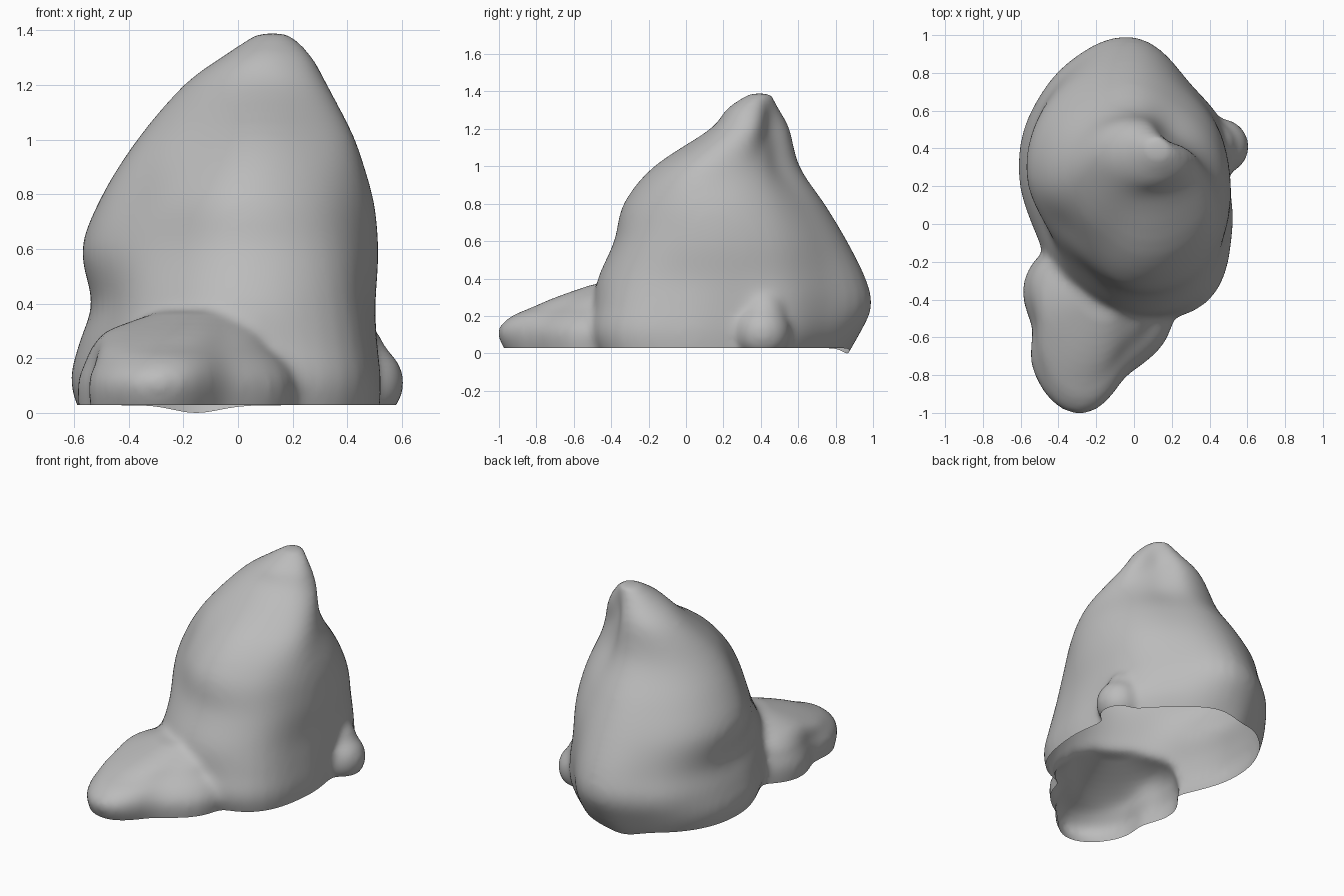
import bpy, bmesh, math
from mathutils import Matrix, Vector

if "Cube" in bpy.data.objects:
    bpy.data.objects.remove(bpy.data.objects["Cube"], do_unlink=True)

stone = bpy.data.materials.new("grey stone")
stone.use_nodes = True
grey = (0.5, 0.5, 0.5, 1)
stone.diffuse_color = grey
stone.node_tree.nodes["Principled BSDF"].inputs["Base Color"].default_value = grey


# Catmull-Rom blend between b and c
def spline(a, b, c, d, t):
    return b + 0.5 * t * (c - a + t * (2*a - 5*b + 4*c - d + t * (3*(b - c) + d - a)))


# Insert smoothly blended rows between the given ones
def refine(rows, steps):
    out = []
    last = len(rows) - 1
    for i in range(last):
        four = [rows[min(max(i + k, 0), last)] for k in (-1, 0, 1, 2)]
        for s in range(steps):
            out.append([spline(*values, s / steps) for values in zip(*four)])
    return out + [rows[last]]


# Closed loft; each layer, in hundredths, is: height, centre x, centre y,
# then radii anticlockwise from +x
def blob(bm, layers):
    rings = []
    for layer in refine(layers, 4):
        z, cx, cy, *radii = [value / 100 for value in layer]
        n = len(radii)
        ring = []
        for i in range(n):
            four = [radii[(i + k) % n] for k in (-1, 0, 1, 2)]
            for s in range(5):
                angle = (i + s / 5) * math.tau / n
                r = spline(*four, s / 5)
                ring.append(bm.verts.new((cx + r * math.cos(angle), cy + r * math.sin(angle), z)))
        rings.append(ring)
    for low, high in zip(rings, rings[1:]):
        for i in range(len(low)):
            bm.faces.new((low[i - 1], low[i], high[i], high[i - 1]))
    bm.faces.new(rings[0][::-1])
    bm.faces.new(rings[-1])


bm = bmesh.new()

# Leaning peak with a scoop under its back
blob(bm, [
    (-8, 0, 25, 48, 47, 47, 54, 58, 57, 54, 53, 60, 66, 72, 58),
    (10, 0, 25, 50, 54, 56, 67, 66, 64, 61, 60, 69, 75, 77, 60),
    (25, 0, 25, 50, 54, 58, 74, 70, 63, 58, 58, 68, 74, 74, 58),
    (40, 0, 25, 50, 52, 57, 71, 66, 59, 53, 53, 63, 72, 70, 56),
    (60, 0, 25, 51, 51, 53, 61, 60, 59, 57, 53, 55, 63, 64, 56),
    (80, 0, 20, 49, 48, 48, 54, 53, 52, 49, 42, 45, 53, 54, 52),
    (100, 5, 25, 36, 31, 28, 35, 38, 41, 42, 38, 37, 42, 42, 42),
    (120, 8, 36, 24, 14, 13, 18, 22, 26, 28, 26, 24, 23, 24, 26),
    (131, 11, 38, 15, 10, 9, 11, 13, 15, 16, 16, 16, 16, 16, 17),
    (139, 13, 40, 6, 6, 6, 6, 6, 6, 6, 6, 6, 6, 6, 6),
])

# Low tapering toe reaching forward
blob(bm, [
    (-8, -29, -55, 46, 52, 46, 38, 23, 30, 36, 32),
    (10, -29, -55, 49, 58, 50, 40, 25, 34, 46, 36),
    (19, -27, -52, 43, 50, 45, 38, 25, 32, 43, 33),
    (24, -26, -48, 37, 42, 40, 35, 26, 30, 36, 29),
    (30, -21, -42, 30, 32, 30, 29, 27, 25, 28, 24),
    (37, -15, -38, 14, 14, 14, 14, 14, 12, 12, 12),
])

# Small knob at the side of the base
for x, y, z, size in ((0.46, 0.41, 0.11, 0.15), (0.42, 0.42, 0.22, 0.12)):
    bmesh.ops.create_icosphere(bm, subdivisions=3, radius=size,
                               matrix=Matrix.Translation((x, y, z)))

mesh = bpy.data.meshes.new("rock")
bm.to_mesh(mesh)
bm.free()
rock = bpy.data.objects.new("rock", mesh)
bpy.context.collection.objects.link(rock)

# Fuse the masses and soften the joins
fuse = rock.modifiers.new("fuse", "REMESH")
fuse.mode = "VOXEL"
fuse.voxel_size = 0.02
soften = rock.modifiers.new("soften", "SMOOTH")
soften.factor = 0.5
soften.iterations = 16
bpy.context.view_layer.update()
fused = rock.evaluated_get(bpy.context.evaluated_depsgraph_get())
shell = bpy.data.meshes.new_from_object(fused)
rock.modifiers.clear()
rock.data = shell

# Open, hollow underside with a small dip at the back rim
bm = bmesh.new()
bm.from_mesh(shell)
bmesh.ops.bisect_plane(bm, geom=bm.verts[:] + bm.edges[:] + bm.faces[:],
                       plane_co=(0, 0, 0.028), plane_no=(0, 0, 1), clear_inner=True)
dip = Vector((-0.15, 0.85))
for v in bm.verts:
    near = math.exp(-((v.co.xy - dip).length / 0.12) ** 2)
    v.co.z -= 0.031 * near * max(0, 1 - v.co.z / 0.3)
for f in bm.faces:
    f.smooth = True
bm.to_mesh(shell)
bm.free()
shell.materials.clear()
shell.materials.append(stone)
